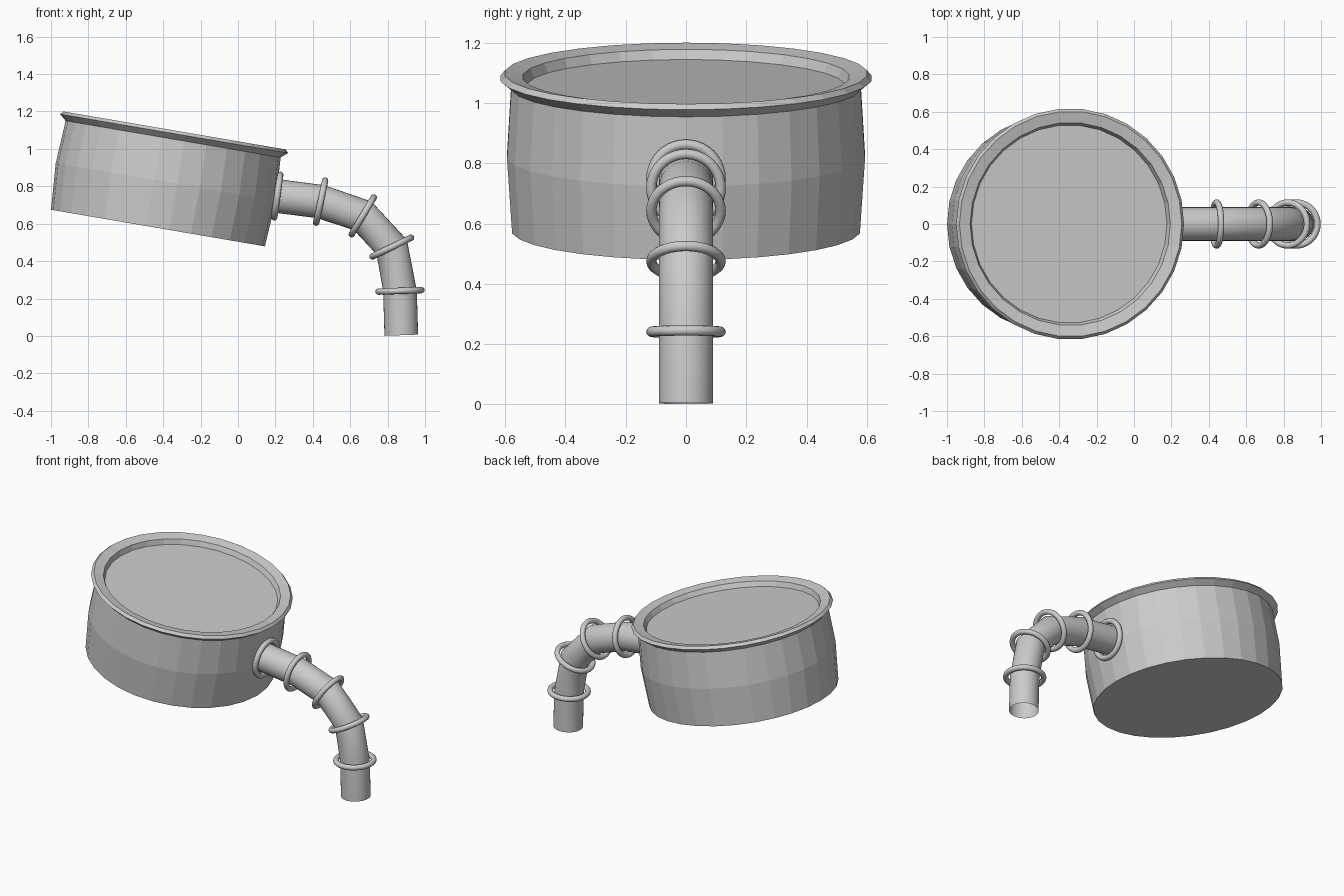
import bpy, bmesh
from math import sin, cos, pi, radians
from mathutils import Vector, Matrix

if "Cube" in bpy.data.objects:
    bpy.data.objects.remove(bpy.data.objects["Cube"])


def finish(bm, name, smooth):
    bmesh.ops.recalc_face_normals(bm, faces=bm.faces[:])
    me = bpy.data.meshes.new(name)
    bm.to_mesh(me)
    bm.free()
    ob = bpy.data.objects.new(name, me)
    bpy.context.collection.objects.link(ob)
    for p in me.polygons:
        p.use_smooth = smooth
    return ob


def loft(bm, loops, closed=False):
    pairs = list(zip(loops, loops[1:]))
    if closed:
        pairs.append((loops[-1], loops[0]))
    for a, b in pairs:
        n = len(a)
        for i in range(n):
            j = (i + 1) % n
            bm.faces.new((a[i], a[j], b[j], b[i]))


# Tilted pot with flared rim and shallow recessed top
bm = bmesh.new()
profile = [(0.58, 0), (0.597, 0.25), (0.583, 0.482), (0.618, 0.512),
           (0.603, 0.529), (0.543, 0.517), (0.53, 0.485)]
SIDES = 30
loops = [[bm.verts.new((r * cos(2 * pi * i / SIDES), r * sin(2 * pi * i / SIDES), z))
          for i in range(SIDES)] for r, z in profile]
loft(bm, loops)
bm.faces.new(loops[0])
bm.faces.new(loops[-1])
pot = finish(bm, "pot", False)
pot.location = (-0.428, 0, 0.577)
pot.rotation_euler = (0, radians(9.7), 0)

# Bent pipe path: x, z, downward angle of the joint plane normal
path = [(0.17, 0.756, 8), (0.21, 0.748, 8), (0.442, 0.718, 12), (0.667, 0.642, 31),
        (0.822, 0.475, 64), (0.866, 0.241, 88), (0.873, 0.004, 88)]


def frame(a):
    a = radians(a)
    return Vector((cos(a), 0, -sin(a))), Vector((sin(a), 0, cos(a))), Vector((0, 1, 0))


# Open mitred pipe
bm = bmesh.new()
loops = []
for x, z, a in path:
    _, up, side = frame(a)
    loops.append([bm.verts.new(Vector((x, 0, z)) + 0.09 * (up * cos(2 * pi * i / 32) + side * sin(2 * pi * i / 32)))
                  for i in range(32)])
loft(bm, loops)
finish(bm, "drain_pipe", True)

# Collar rings at the joints
for k, (x, z, a) in enumerate(path[1:-1]):
    axis, up, side = frame(a)
    bm = bmesh.new()
    loops = []
    for i in range(40):
        t = 2 * pi * i / 40
        out = up * cos(t) + side * sin(t)
        loops.append([bm.verts.new(Vector((x, 0, z)) + out * (0.115 + 0.017 * cos(2 * pi * j / 12))
                                   + axis * 0.017 * sin(2 * pi * j / 12)) for j in range(12)])
    loft(bm, loops, True)
    finish(bm, f"collar_ring_{k + 1}", True)
